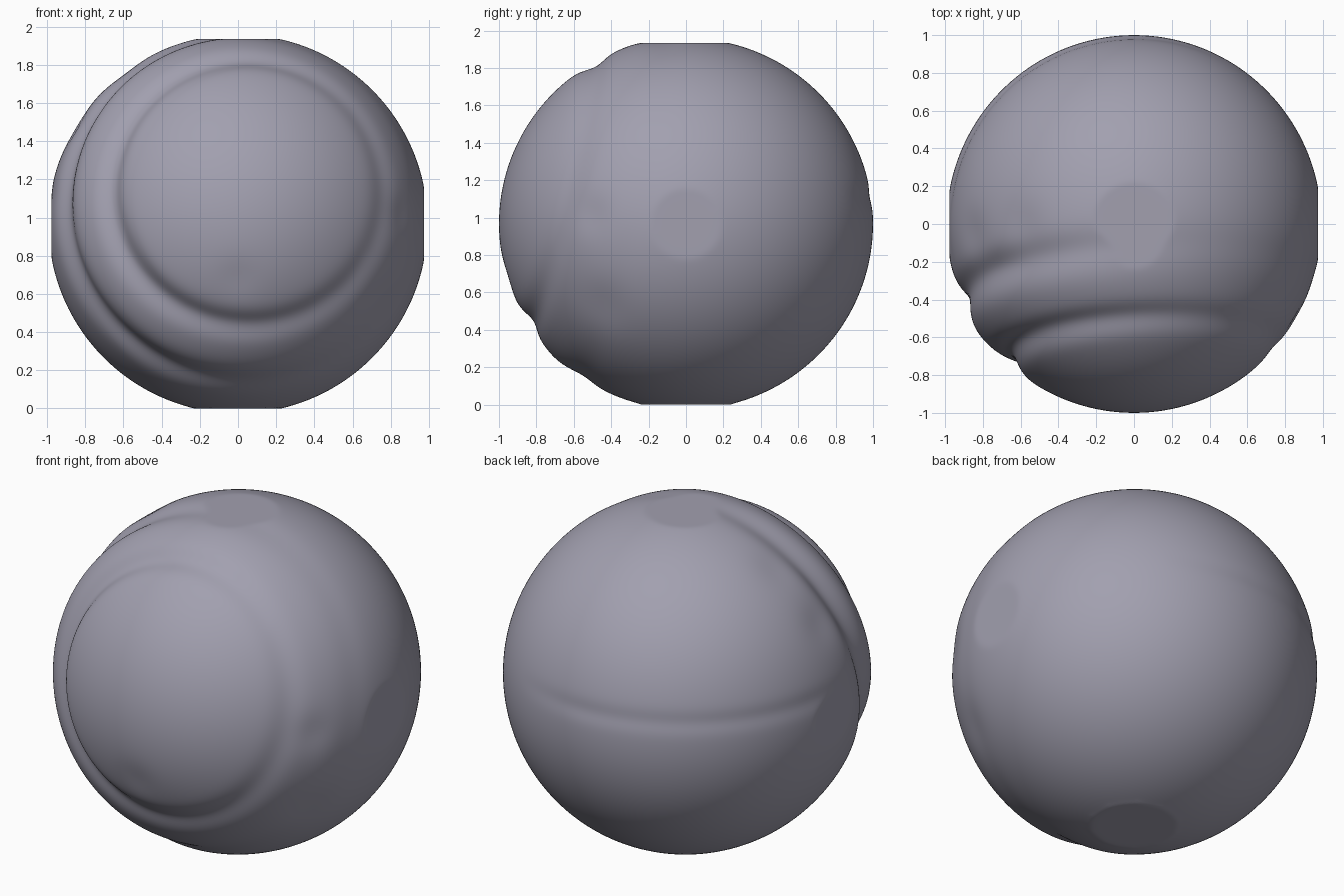
import bpy, bmesh, math
from mathutils import Vector

if "Cube" in bpy.data.objects:
    bpy.data.objects.remove(bpy.data.objects["Cube"])

CZ = 0.967
FACE = Vector((0.06, -0.97, 0.24)).normalized()   # axis of the front dome


def bell(x, centre, width):
    return math.exp(-((x - centre) / width) ** 2)


def dent(n, direction, width):
    return bell(math.degrees(n.angle(Vector(direction))), 0, width)


def radius(n):
    a = math.degrees(n.angle(FACE))
    left = max(0.0, min(1.0, 0.5 - 0.75 * n.x - 0.1 * n.z))   # grooves deepen to the left
    r = 0.993
    # ring groove round the front dome, then the outer ridge and groove
    r -= (0.012 + 0.035 * left) * bell(a, 46.5, 4.5)
    r += 0.012 * left * bell(a, 60, 6)
    r -= (0.003 + 0.037 * left ** 2) * bell(a, 70, 5)
    # shallow crease across the back left
    if n.y > -0.3 and n.x < 0.5:
        r -= 0.008 * bell(n.z, 0.15, 0.05) * min(1, (n.y + 0.3) * 2) * min(1, (0.5 - n.x) * 2)
    # small hand-made dents
    r -= 0.012 * dent(n, (-0.85, -0.05, 0.5), 7)
    r -= 0.010 * dent(n, (-0.6, 0.0, 0.8), 7)
    r -= 0.008 * dent(n, (0.0, -0.93, -0.28), 6)
    r -= 0.010 * dent(n, (0.8, -0.45, -0.45), 8)
    r -= 0.010 * dent(n, (0.85, -0.5, 0.05), 6)
    return r


# lumpy ball
bm = bmesh.new()
bmesh.ops.create_icosphere(bm, subdivisions=7, radius=1)
for v in bm.verts:
    n = v.co.normalized()
    p = n * radius(n) + Vector((0, 0, CZ))
    # flattened sides, top and base
    p.x = max(-0.977, min(0.975, p.x))
    p.y = max(-1, min(1, p.y * 1.007))
    p.z = max(0.005, min(1.935, p.z))
    if p.z <= 0.0051:
        p.z = 0.0
    v.co = p
mesh = bpy.data.meshes.new("lumpy_ball")
bm.to_mesh(mesh)
bm.free()
ball = bpy.data.objects.new("lumpy_ball", mesh)
bpy.context.collection.objects.link(ball)
for f in mesh.polygons:
    f.use_smooth = True

# soft lavender grey
mat = bpy.data.materials.new("lavender_grey")
mat.diffuse_color = (0.36, 0.35, 0.43, 1)
mat.use_nodes = True
mat.node_tree.nodes["Principled BSDF"].inputs["Base Color"].default_value = mat.diffuse_color
mesh.materials.append(mat)

# soften the creases
smooth = ball.modifiers.new("soften", 'SMOOTH')
smooth.factor = 0.5
smooth.iterations = 4
